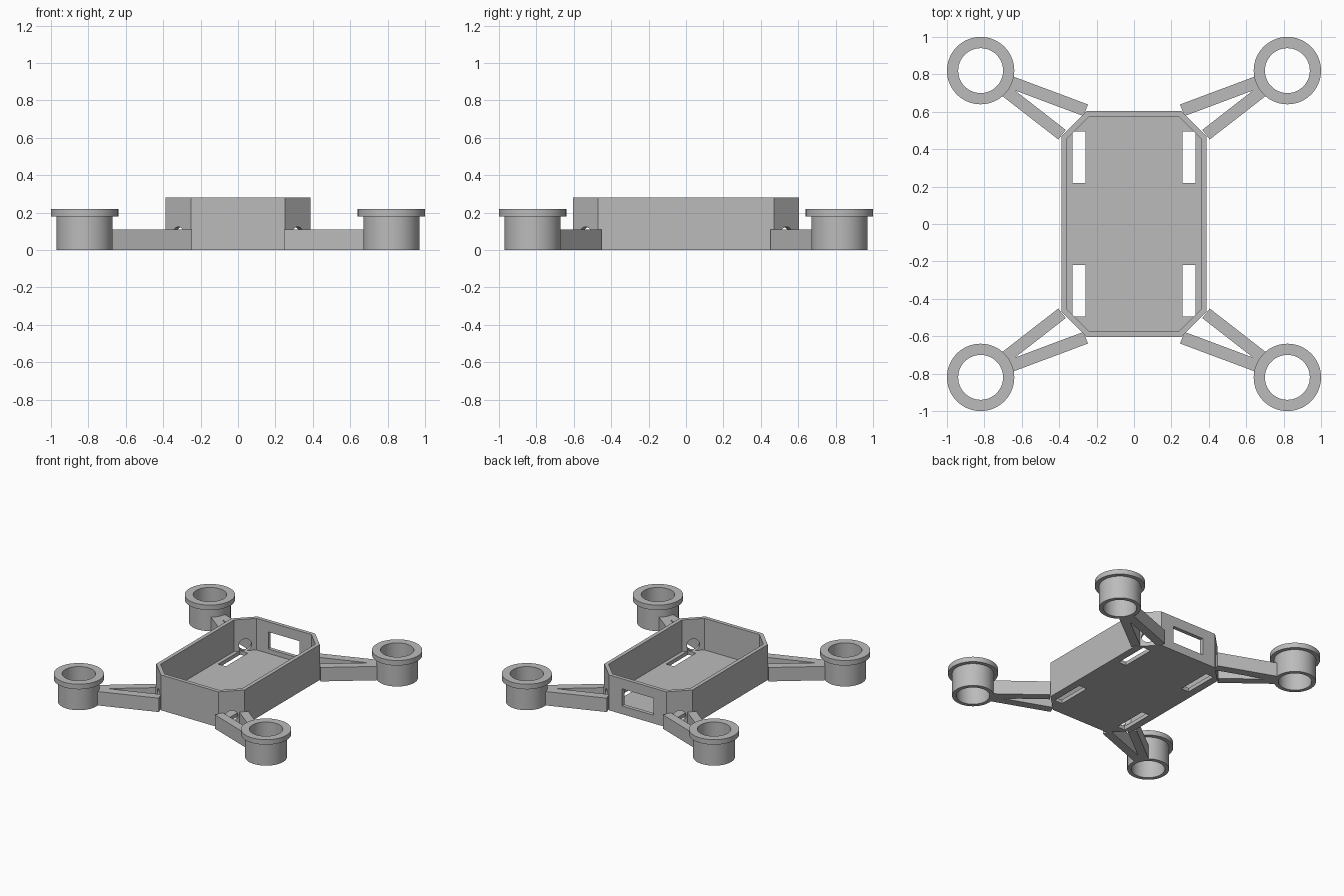
import bpy, bmesh, math
from mathutils import Vector
from mathutils.geometry import intersect_line_sphere_2d

cube = bpy.data.objects.get("Cube")
if cube:
    bpy.data.objects.remove(cube)

grey = bpy.data.materials.new("light_grey")
grey.use_nodes = True
grey.diffuse_color = (0.5, 0.5, 0.5, 1)
grey.node_tree.nodes["Principled BSDF"].inputs["Base Color"].default_value = (0.5, 0.5, 0.5, 1)


def make_object(name, bm):
    bmesh.ops.recalc_face_normals(bm, faces=bm.faces)
    mesh = bpy.data.meshes.new(name)
    bm.to_mesh(mesh)
    bm.free()
    mesh.materials.append(grey)
    obj = bpy.data.objects.new(name, mesh)
    bpy.context.collection.objects.link(obj)
    return obj


def prism(name, outline, z0, z1):
    bm = bmesh.new()
    base = bm.faces.new([bm.verts.new((p[0], p[1], z0)) for p in outline])
    top = bmesh.ops.extrude_face_region(bm, geom=[base])["geom"]
    bmesh.ops.translate(bm, vec=(0, 0, z1 - z0),
                        verts=[v for v in top if isinstance(v, bmesh.types.BMVert)])
    return make_object(name, bm)


def box(name, x0, x1, y0, y1, z0, z1):
    return prism(name, [(x0, y0), (x1, y0), (x1, y1), (x0, y1)], z0, z1)


def octagon(hx, hy, cx, cy):
    return [(cx, -hy), (hx, -cy), (hx, cy), (cx, hy),
            (-cx, hy), (-hx, cy), (-hx, -cy), (-cx, -hy)]


def activate(obj):
    bpy.ops.object.select_all(action='DESELECT')
    obj.select_set(True)
    bpy.context.view_layer.objects.active = obj


def cut(obj, cutter):
    cutter.hide_render = True
    activate(obj)
    mod = obj.modifiers.new("cut", 'BOOLEAN')
    mod.operation = 'DIFFERENCE'
    mod.solver = 'EXACT'
    mod.object = cutter
    bpy.ops.object.modifier_apply(modifier=mod.name)
    bpy.data.objects.remove(cutter)


# Open tray body with chamfered corners
body = prism("body_tray", octagon(0.387, 0.605, 0.252, 0.47), 0, 0.28)
cut(body, prism("tray_cavity", octagon(0.357, 0.575, 0.24, 0.458), 0.03, 0.4))

# Window in the back wall
cut(body, box("back_window", -0.137, 0.137, 0.5, 0.7, 0.065, 0.2))

corners = [(sx, sy) for sx in (-1, 1) for sy in (-1, 1)]
for sx, sy in corners:
    # Strap slot in the floor
    cut(body, box("strap_slot", *sorted((sx * 0.26, sx * 0.328)),
                  *sorted((sy * 0.22, sy * 0.495)), -0.1, 0.1))
    # Round cable hole through the chamfered wall
    bpy.ops.mesh.primitive_cylinder_add(
        vertices=32, radius=0.047, depth=0.16, location=(sx * 0.315, sy * 0.533, 0.077),
        rotation=(math.pi / 2, 0, math.radians(-45 * sx * sy)))
    cut(body, bpy.context.object)

# Motor holder: flanged tube, a closed profile turned round its axis
CENTRE = Vector((0.82, 0.82))
RING = [(0.12, 0), (0.15, 0), (0.15, 0.18), (0.18, 0.18), (0.18, 0.22), (0.12, 0.22)]


def motor_holder(name, x, y):
    steps = 64
    bm = bmesh.new()
    rows = []
    for i in range(steps):
        a = math.tau * i / steps
        rows.append([bm.verts.new((x + r * math.cos(a), y + r * math.sin(a), z)) for r, z in RING])
    for i in range(steps):
        a, b = rows[i], rows[(i + 1) % steps]
        for j in range(len(RING)):
            k = (j + 1) % len(RING)
            bm.faces.new((a[j], b[j], b[k], a[k]))
    obj = make_object(name, bm)
    activate(obj)
    bpy.ops.object.shade_smooth_by_angle(angle=math.radians(35))


# Arm struts: the edges run from the body until they meet the motor holder wall
def strut_outline(p, q, slope):
    ends = []
    for s in (p, q):
        s = Vector(s)
        hits = intersect_line_sphere_2d(s, s + Vector((1, slope)), CENTRE, 0.138, False)
        ends.append(min((h for h in hits if h), key=lambda h: (h - s).length))
    return [p, q, ends[1], ends[0]]


STRUTS = {"end": strut_outline((0.246, 0.639), (0.27, 0.577), 0.374),
          "side": strut_outline((0.365, 0.503), (0.405, 0.452), 0.777)}

for sx, sy in corners:
    place = ("back" if sy > 0 else "front") + ("_left" if sx > 0 else "_right")
    motor_holder(place + "_motor_holder", sx * CENTRE.x, sy * CENTRE.y)
    for kind, outline in STRUTS.items():
        prism(f"{place}_{kind}_strut", [(sx * px, sy * py) for px, py in outline], 0, 0.11)
